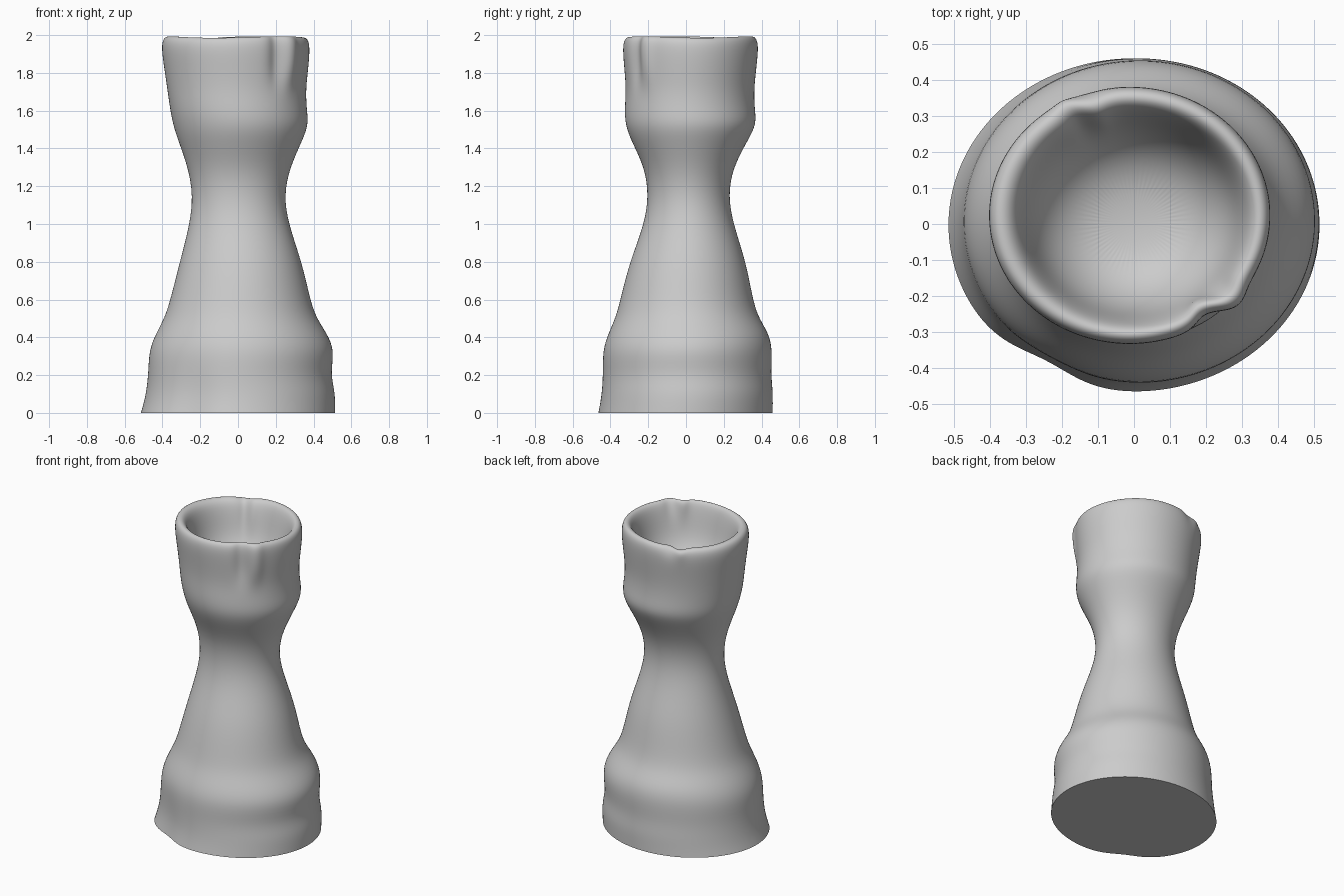
import bpy, bmesh
from math import sin, cos, pi, radians, exp

SEGMENTS = 64

# Outer wall, rim and bowl: height, left, right, front, back extents
RINGS = [
    (0.00, .515, .515, .465, .460),
    (0.05, .500, .515, .455, .460),
    (0.12, .485, .512, .445, .460),
    (0.21, .475, .490, .440, .450),
    (0.33, .472, .512, .442, .458),
    (0.42, .435, .472, .412, .440),
    (0.51, .385, .410, .370, .380),
    (0.62, .353, .378, .343, .350),
    (0.80, .308, .338, .298, .318),
    (1.00, .255, .267, .220, .250),
    (1.15, .238, .243, .198, .223),
    (1.30, .264, .274, .218, .248),
    (1.45, .320, .345, .295, .332),
    (1.53, .345, .374, .322, .374),
    (1.61, .360, .364, .325, .364),
    (1.71, .374, .359, .318, .360),
    (1.82, .390, .372, .326, .372),
    (1.93, .406, .381, .336, .384),
    (1.985, .398, .374, .328, .376),
    (2.00, .365, .345, .302, .348),
    (1.975, .325, .318, .280, .318),
    (1.88, .300, .295, .260, .292),
    (1.75, .270, .265, .235, .262),
    (1.65, .190, .185, .165, .190),
    (1.61, .080, .080, .070, .080),
]


def bump(angle, centre_deg, width_deg):
    """Smooth bell around one direction."""
    d = (angle - radians(centre_deg) + pi) % (2 * pi) - pi
    return exp(-(d / radians(width_deg)) ** 2)


def ring_point(i, a):
    z, left, right, front, back = RINGS[i]
    x = (right - left) / 2 + (right + left) / 2 * cos(a)
    y = (back - front) / 2 + (back + front) / 2 * sin(a)
    s = 1.0
    if z < 0.35:                       # flattened side of the foot
        s -= 0.06 * bump(a, 240, 14) * (1 - z / 0.4)
    if z > 1.73 and i < 21:            # pinched groove and ridge in the cup wall
        s += 0.06 * bump(a, -42, 6) - 0.08 * bump(a, -55, 6)
    if 18 <= i <= 21:                  # crease on the far inside of the rim
        s += 0.05 * bump(a, 117, 5) - 0.04 * bump(a, 108, 6)
    if 17 <= i <= 20:                  # uneven lip
        z -= 0.008 * (1 + sin(3 * a + 1)) / 2 + 0.015 * bump(a, 117, 7)
    return x * s, y * s, z


bm = bmesh.new()
crease = bm.edges.layers.float.new("crease_edge")
loops = [[bm.verts.new(ring_point(i, 2 * pi * k / SEGMENTS)) for k in range(SEGMENTS)]
         for i in range(len(RINGS))]
for low, high in zip(loops, loops[1:]):
    for k in range(SEGMENTS):
        n = (k + 1) % SEGMENTS
        bm.faces.new((low[k], low[n], high[n], high[k]))

# Bowl floor and flat underside
bm.faces.new(loops[-1])
base = bm.faces.new(loops[0][::-1])
for e in base.edges:
    e[crease] = 1.0

mesh = bpy.data.meshes.new("clay_goblet")
bm.to_mesh(mesh)
bm.free()
goblet = bpy.data.objects.new("clay_goblet", mesh)
bpy.context.collection.objects.link(goblet)

# Soft hand-moulded surface with a crisp foot edge
sub = goblet.modifiers.new("smooth", 'SUBSURF')
sub.levels = sub.render_levels = 2
bpy.context.view_layer.objects.active = goblet
goblet.select_set(True)
bpy.ops.object.modifier_apply(modifier="smooth")
bpy.ops.object.shade_smooth_by_angle(angle=radians(50))
